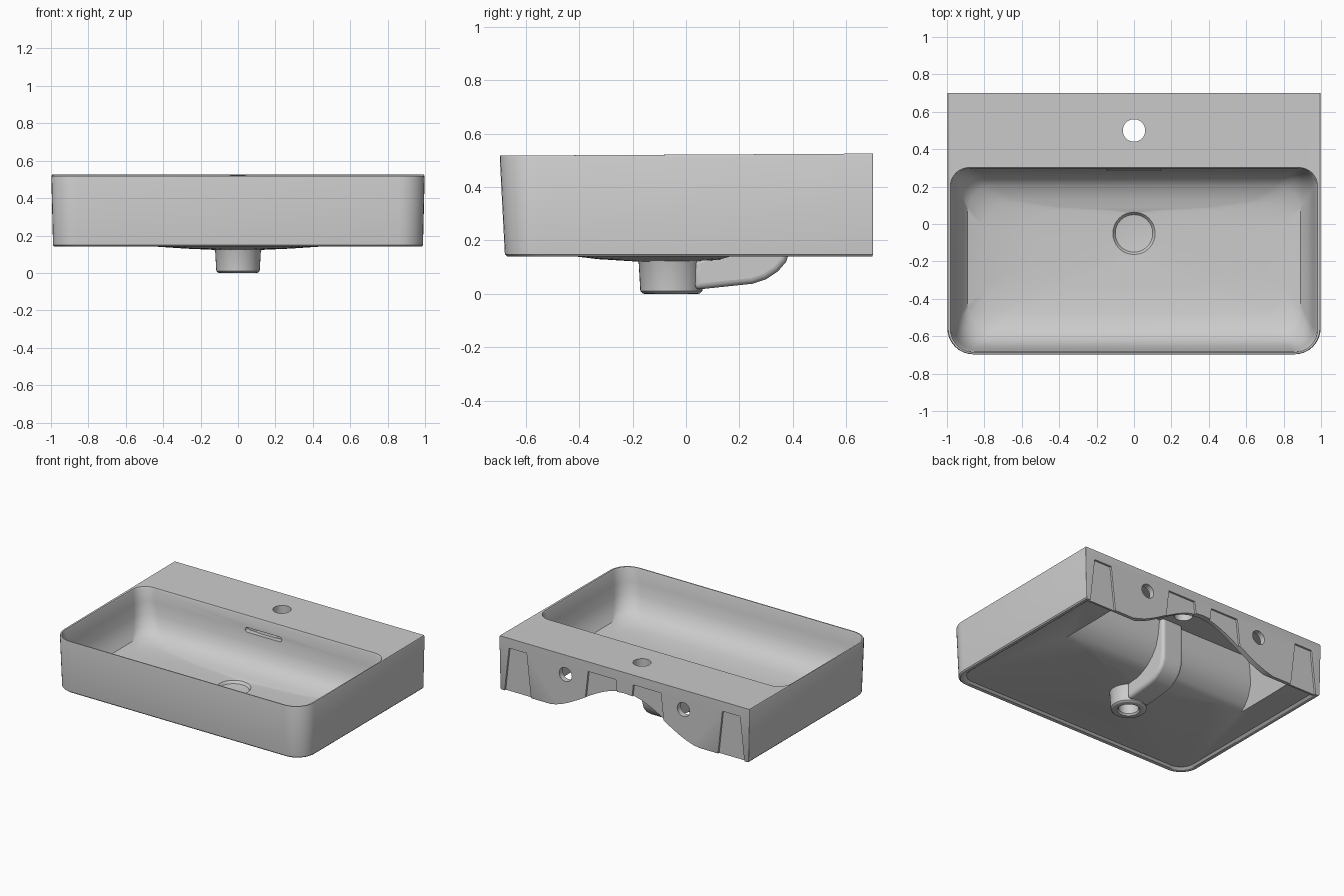
import bpy, bmesh
from math import pi, sin, cos, radians

if "Cube" in bpy.data.objects:
    bpy.data.objects.remove(bpy.data.objects["Cube"])

ceramic = bpy.data.materials.new("grey_ceramic")
ceramic.use_nodes = True
COLOUR = (0.6, 0.6, 0.6, 1)
ceramic.diffuse_color = COLOUR
ceramic.node_tree.nodes["Principled BSDF"].inputs["Base Color"].default_value = COLOUR


def finish(bm, name):
    bmesh.ops.recalc_face_normals(bm, faces=bm.faces[:])
    mesh = bpy.data.meshes.new(name)
    bm.to_mesh(mesh)
    bm.free()
    mesh.materials.append(ceramic)
    ob = bpy.data.objects.new(name, mesh)
    bpy.context.collection.objects.link(ob)
    return ob


def smooth(ob, angle=32):
    bpy.ops.object.select_all(action="DESELECT")
    ob.select_set(True)
    bpy.context.view_layer.objects.active = ob
    bpy.ops.object.shade_smooth_by_angle(angle=radians(angle))


def loft(name, rings, caps=True):
    """Skin between rings of equal point count."""
    bm = bmesh.new()
    rows = [[bm.verts.new(p) for p in r] for r in rings]
    n = len(rows[0])
    pairs = list(zip(rows, rows[1:])) + ([] if caps else [(rows[-1], rows[0])])
    for a, b in pairs:
        for i in range(n):
            j = (i + 1) % n
            bm.faces.new((a[i], a[j], b[j], b[i]))
    if caps:
        bm.faces.new(rows[0])
        bm.faces.new(rows[-1])
    return finish(bm, name)


def rounded(hx, y0, y1, rf, rb, z, n=8):
    """Rounded rectangle with separate front and back corner radii."""
    pts = []
    corners = [(1, y1, rb, 0), (-1, y1, rb, 1), (-1, y0, rf, 2), (1, y0, rf, 3)]
    for sx, y, r, q in corners:
        cy = y - r if y == y1 else y + r
        for k in range(n + 1):
            a = (q + k / n) * pi / 2
            pts.append((sx * (hx - r) + r * cos(a), cy + r * sin(a), z))
    return pts


def prism(name, outline, axis, lo, hi, scale=1.0):
    """Extrude a flat outline along an axis."""
    place = {"x": lambda p, q, t: (t, p, q),
             "y": lambda p, q, t: (p, t, q),
             "z": lambda p, q, t: (p, q, t)}[axis]
    return loft(name, [[place(p, q, t) for p, q in outline] for t in (lo, hi)])


def circle(cx, cy, r, n=32):
    return [(cx + r * cos(2 * pi * i / n), cy + r * sin(2 * pi * i / n)) for i in range(n)]


def cut(ob, cutter):
    mod = ob.modifiers.new("cut", "BOOLEAN")
    mod.operation = "DIFFERENCE"
    mod.solver = "EXACT"
    mod.object = cutter
    bpy.context.view_layer.objects.active = ob
    bpy.ops.object.modifier_apply(modifier=mod.name)
    bpy.data.objects.remove(cutter)


# Basin body: underside dome, foot rim, outer wall, rim, then bowl to the drain
S = 0.004
outer = [
    (0.10, -0.20, 0.04, 0.099, 0.099, 0.122),
    (0.28, -0.33, 0.18, 0.20, 0.20, 0.130),
    (0.55, -0.48, 0.32, 0.25, 0.25, 0.148),
    (0.945, -0.632, 0.655, 0.10, S, 0.155),
    (0.96, -0.647, 0.67, 0.11, S, 0.142),
    (0.982, -0.670, 0.697, 0.13, S, 0.140),
    (0.989, -0.678, 0.70, 0.13, S, 0.148),
    (0.998, -0.697, 0.70, 0.14, S, 0.510),
    (0.994, -0.695, 0.70, 0.138, S, 0.518),
]
bowl = [
    (0.982, -0.687, 0.302, 0.125, 0.10, 0.518),
    (0.976, -0.682, 0.297, 0.12, 0.10, 0.505),
    (0.963, -0.672, 0.290, 0.12, 0.10, 0.42),
    (0.948, -0.655, 0.278, 0.12, 0.11, 0.34),
    (0.925, -0.622, 0.252, 0.13, 0.12, 0.265),
    (0.89, -0.565, 0.205, 0.14, 0.14, 0.217),
    (0.80, -0.47, 0.13, 0.15, 0.15, 0.190),
    (0.55, -0.33, 0.09, 0.15, 0.15, 0.178),
    (0.25, -0.22, 0.075, 0.14, 0.14, 0.172),
    (0.113, -0.163, 0.063, 0.112, 0.112, 0.168),
    (0.10, -0.15, 0.05, 0.099, 0.099, 0.150),
    (0.05, -0.10, 0.0, 0.049, 0.049, 0.145),
]
basin = loft("basin", [rounded(*r) for r in outer + bowl])
for v in basin.data.vertices:
    if v.co.y > 0.6 and v.co.z > 0.5:
        v.co.z += 0.007

# Open cavity behind the bowl, with sloping ends
hollow = [(0.66, 0.05), (0.66, 0.46), (0.36, 0.46), (0.347, 0.36), (0.325, 0.28),
          (0.285, 0.22), (0.235, 0.175), (0.18, 0.145), (0.10, 0.12), (0.10, 0.05)]
cavity = prism("cavity_cutter", hollow, "x", -1, 1)
for v in cavity.data.vertices:
    v.co.x *= 0.75 - 0.25 * (v.co.z - 0.14)
cut(basin, cavity)

# Arched lower edge of the back wall
arch = [(-0.65, 0.05)]
for i in range(25):
    x = -0.65 + 1.3 * i / 24
    arch.append((x, 0.135 + 0.12 * (1 + cos(pi * x / 0.65))))
arch.append((0.65, 0.05))
cut(basin, prism("arch_cutter", arch, "y", 0.6, 0.8))

# Tap hole and overflow slot
cut(basin, prism("tap_cutter", circle(0, 0.5, 0.06), "z", 0.4, 0.6))
slot = []
for side, start in ((1, -pi / 2), (-1, pi / 2)):
    for k in range(9):
        a = start + pi * k / 8
        slot.append((side * 0.13 + 0.016 * cos(a), 0.42 + 0.016 * sin(a)))
cut(basin, prism("slot_cutter", slot, "y", 0.2, 0.325))

# Fixing holes and shallow recesses on the back
for s in (-1, 1):
    cut(basin, prism("fixing_cutter", circle(s * 0.47, 0.385, 0.05), "y", 0.6, 0.8))
    for a, b in ((0.07, 0.29), (0.78, 0.92)):
        panel = [(s * (a - 0.04), 0.1), (s * a, 0.455), (s * b, 0.455), (s * (b + 0.04), 0.1)]
        cut(basin, prism("recess_cutter", panel, "y", 0.686, 0.8))
smooth(basin)

# Hollow drain neck
profile = [(0.132, 0.14), (0.122, 0.115), (0.116, 0.01), (0.108, 0.002), (0.10, 0.0),
           (0.075, 0.0), (0.066, 0.012), (0.066, 0.14)]
neck = loft("drain_neck", [[(x, y, z) for x, y in circle(0, -0.055, r, 40)]
                           for r, z in profile], caps=False)
smooth(neck)

# Overflow channel from the neck up the back of the bowl
channel_side = [(0.03, 0.13), (0.03, 0.015), (0.06, 0.018), (0.25, 0.038), (0.30, 0.055),
                (0.345, 0.085), (0.375, 0.12), (0.392, 0.17), (0.395, 0.24), (0.395, 0.47),
                (0.33, 0.47), (0.30, 0.28), (0.20, 0.195), (0.12, 0.16)]
channel = prism("overflow_channel", channel_side, "x", -0.085, 0.085)
bev = channel.modifiers.new("soft_edges", "BEVEL")
bev.width = 0.022
bev.segments = 4
bev.limit_method = "ANGLE"
bev.angle_limit = radians(60)
smooth(channel, 40)
